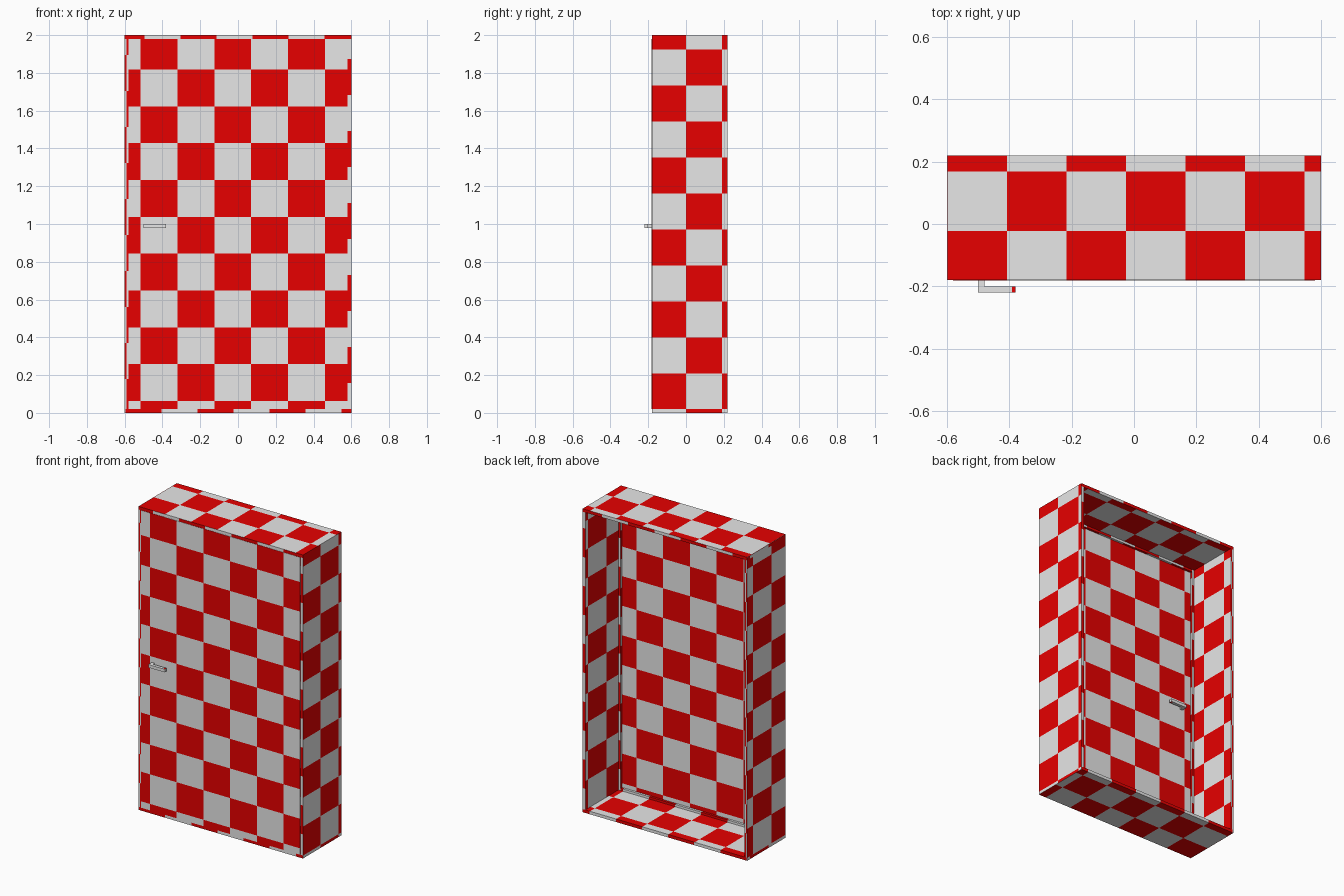
import bpy, bmesh, math

if "Cube" in bpy.data.objects:
    bpy.data.objects.remove(bpy.data.objects["Cube"])

def material(name, col):
    m = bpy.data.materials.new(name)
    m.diffuse_color = (*col, 1)
    m.use_nodes = True
    m.node_tree.nodes["Principled BSDF"].inputs["Base Color"].default_value = m.diffuse_color
    return m

GREY = material("light_grey", (0.8, 0.8, 0.8))
RED = material("red", (0.8, 0.0, 0.0))

# Checker rule: (u origin, v origin, cell size, phase); an even cell is red
SIDE_R = (0.0, 0.0195, 0.1903, 1)
SIDE_L = (-0.033, 0.0195, 0.1903, 1)
FLAT = (-0.026, -0.022, 0.1908, 0)
DOOR = (0.0695, 0.0625, 0.195, 0)

def cuts(a, b, origin, s):
    k = math.ceil((a - origin) / s + 1e-6)
    out = [a]
    while origin + k * s < b - 1e-5:
        out.append(origin + k * s)
        k += 1
    return out + [b]

def box(name, lo, hi, px=None, py=None, pz=None):
    """Box whose faces are cut into checker cells, one rule per axis
    (or a list of two rules: low side, high side)."""
    bm = bmesh.new()
    for axis, rules in enumerate((px, py, pz)):
        ua, va = [i for i in range(3) if i != axis]
        if not isinstance(rules, list):
            rules = [rules, rules]
        for w, rule in zip((lo[axis], hi[axis]), rules):
            u0, v0, s, ph = rule or (0, 0, 100, 0)
            us = cuts(lo[ua], hi[ua], u0, s) if rule else [lo[ua], hi[ua]]
            vs = cuts(lo[va], hi[va], v0, s) if rule else [lo[va], hi[va]]
            for a, b in zip(us, us[1:]):
                for c, d in zip(vs, vs[1:]):
                    verts = []
                    for u, v in ((a, c), (b, c), (b, d), (a, d)):
                        p = [0, 0, 0]
                        p[axis], p[ua], p[va] = w, u, v
                        verts.append(bm.verts.new(p))
                    # wind the face so that it points outwards
                    if ((w == hi[axis]) == (axis == 1)):
                        verts.reverse()
                    f = bm.faces.new(verts)
                    cell = (math.floor(((a + b) / 2 - u0) / s)
                            + math.floor(((c + d) / 2 - v0) / s) + ph)
                    f.material_index = 1 if rule and cell % 2 == 0 else 0
    bmesh.ops.remove_doubles(bm, verts=bm.verts, dist=1e-5)
    me = bpy.data.meshes.new(name)
    bm.to_mesh(me)
    bm.free()
    me.materials.append(GREY)
    me.materials.append(RED)
    ob = bpy.data.objects.new(name, me)
    bpy.context.collection.objects.link(ob)
    return ob

# Frame boards, open at the back
F, B, T = -0.18, 0.22, 0.02
R_EDGE = (0.5, 1.683, 0.1905, 0)
L_EDGE = (-0.59, 1.894, 0.1905, 0)
T_EDGE = (-0.304, 1.9, 0.1905, 0)
B_EDGE = (-0.595, -0.1, 0.1905, 0)
box("frame_top", (-0.6, F, 2 - T), (0.6, B, 2), SIDE_R, T_EDGE, FLAT)
box("frame_bottom", (-0.6, F, 0), (0.6, B, T), SIDE_R, B_EDGE, FLAT)
box("frame_left", (-0.6, F, T), (-0.6 + T, B, 2 - T), SIDE_L, L_EDGE)
box("frame_right", (0.6 - T, F, T), (0.6, B, 2 - T), SIDE_R, R_EDGE)

# Door leaf, standing just proud of the frame
box("door", (-0.58, -0.182, T), (0.58, -0.14, 2 - T), SIDE_R, DOOR, FLAT)

# Thin stops behind the door
S0, S1 = -0.14, -0.125
box("stop_left", (-0.58, S0, T), (-0.565, S1, 2 - T), SIDE_R, R_EDGE)
box("stop_right", (0.565, S0, T), (0.58, S1, 2 - T), SIDE_R, R_EDGE)
box("stop_top", (-0.565, S0, 1.965), (0.565, S1, 1.98), None, T_EDGE, FLAT)
box("stop_bottom", (-0.565, S0, 0.02), (0.565, S1, 0.035), None, B_EDGE, FLAT)

# Lever handles, outside and inside; the lever tip is red on top
for side, face, d in (("front", -0.18, -1), ("back", -0.14, 1)):
    y0, y1, y2 = face, face + d * 0.02, face + d * 0.04
    box(side + "_handle_stem", (-0.5, min(y0, y1), 0.98), (-0.48, max(y0, y1), 1.0))
    box(side + "_handle_lever", (-0.5, min(y1, y2), 0.98), (-0.38, max(y1, y2), 1.0),
        pz=(-0.392, -0.3, 0.5, 0))
